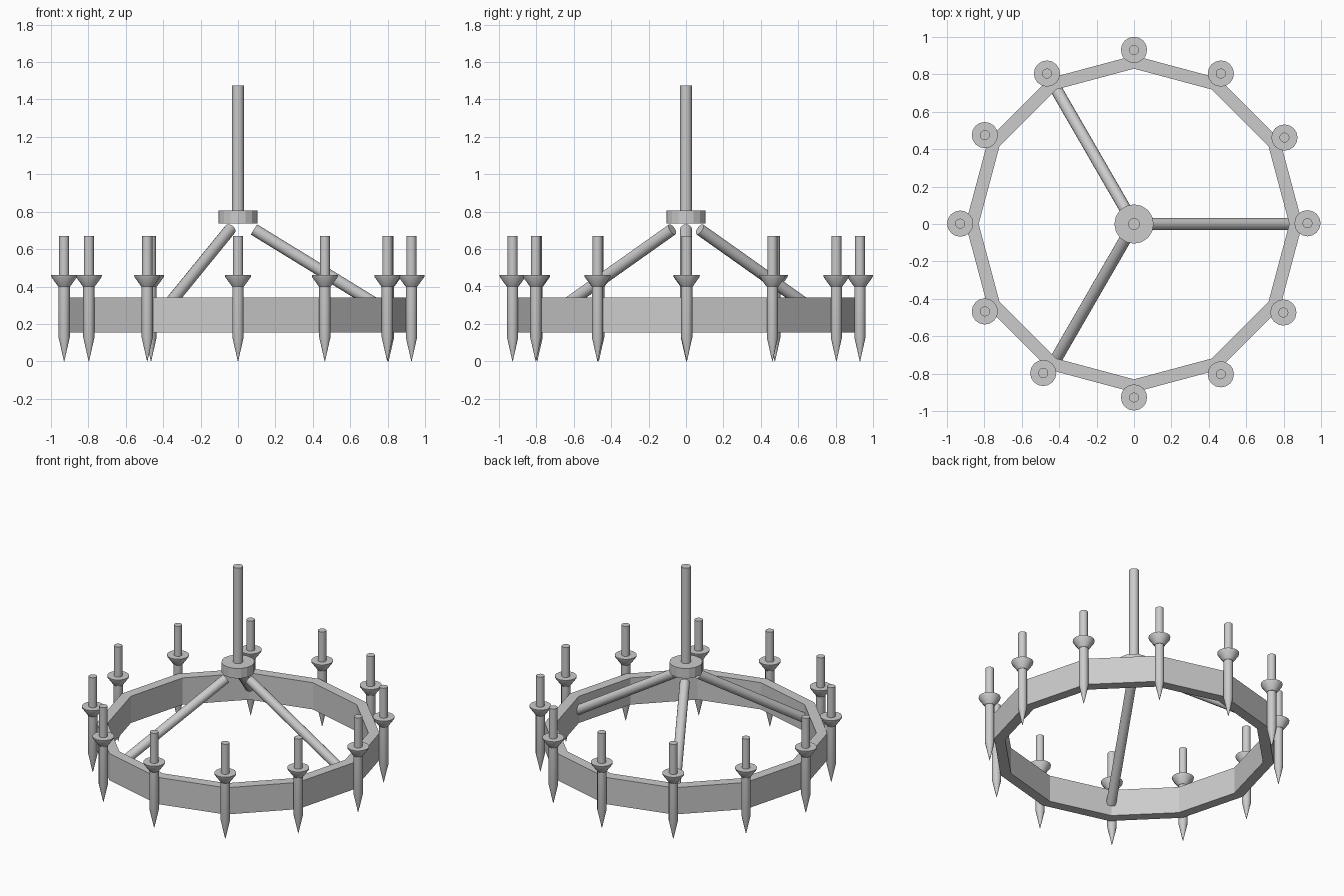
import bpy, bmesh
from math import sin, cos, pi, radians
from mathutils import Vector

if "Cube" in bpy.data.objects:
    bpy.data.objects.remove(bpy.data.objects["Cube"])


def make_object(name, bm, smooth=True):
    bmesh.ops.recalc_face_normals(bm, faces=bm.faces)
    mesh = bpy.data.meshes.new(name)
    bm.to_mesh(mesh)
    bm.free()
    ob = bpy.data.objects.new(name, mesh)
    bpy.context.collection.objects.link(ob)
    if smooth:
        bpy.ops.object.select_all(action='DESELECT')
        ob.select_set(True)
        bpy.context.view_layer.objects.active = ob
        bpy.ops.object.shade_smooth_by_angle(angle=radians(35))
    return ob


def lathe(name, profile, sides, loc=(0, 0, 0), closed=False, smooth=True):
    """Revolve (radius, z) points; open profiles get capped ends."""
    bm = bmesh.new()
    loops = [[bm.verts.new((r * cos(2 * pi * i / sides), r * sin(2 * pi * i / sides), z))
              for i in range(sides)] for r, z in profile]
    pairs = list(zip(loops, loops[1:]))
    if closed:
        pairs.append((loops[-1], loops[0]))
    else:
        bm.faces.new(loops[0])
        bm.faces.new(loops[-1])
    for a, b in pairs:
        for i in range(sides):
            j = (i + 1) % sides
            bm.faces.new((a[i], a[j], b[j], b[i]))
    ob = make_object(name, bm, smooth)
    ob.location = loc
    return ob


# Twelve-sided hoop
lathe("hoop", [(0.90, 0.155), (0.90, 0.342), (0.83, 0.342), (0.83, 0.155)], 12,
      closed=True, smooth=False)

# Hanging rod and hub
lathe("hanging_rod", [(0.032, 0.80), (0.032, 1.475)], 16)
lathe("hub", [(0.105, 0.738), (0.105, 0.807)], 16, smooth=False)

# Three sloping struts from hub to hoop
for k in range(3):
    a = 2 * pi * k / 3
    start = Vector((0.085 * cos(a), 0.085 * sin(a), 0.705))
    end = Vector((0.835 * cos(a), 0.835 * sin(a), 0.245))
    d = end - start
    strut = lathe(f"strut_{k + 1}", [(0.032, 0), (0.032, d.length)], 16, start)
    strut.rotation_euler = d.to_track_quat('Z', 'Y').to_euler()

# Candle holders, set slightly unevenly by hand around the hoop
spots = [(0.927, 0.004), (0.804, 0.462), (0.464, 0.804), (0, 0.93),
         (-0.465, 0.804), (-0.797, 0.475), (-0.929, 0.002), (-0.797, -0.467),
         (-0.485, -0.796), (0, -0.927), (0.464, -0.803), (0.798, -0.473)]
for n, (x, y) in enumerate(spots, 1):
    lathe(f"spike_{n}", [(0.001, 0), (0.030, 0.128), (0.030, 0.41)], 12, (x, y, 0))
    lathe(f"drip_dish_{n}", [(0.032, 0.40), (0.068, 0.45), (0.070, 0.461)], 16, (x, y, 0))
    lathe(f"candle_{n}", [(0.027, 0.455), (0.027, 0.671)], 12, (x, y, 0))
